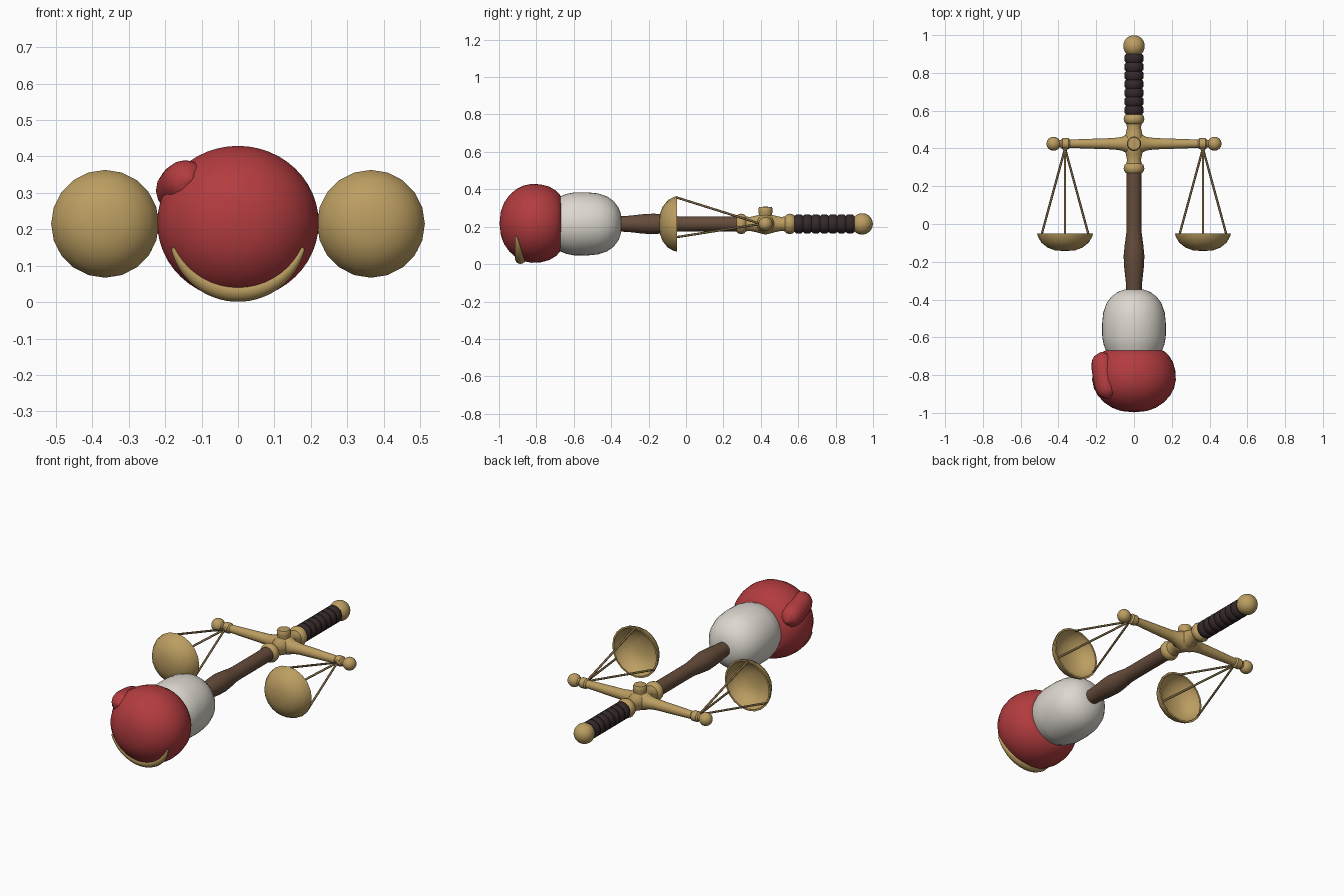
import bpy, math
from mathutils import Matrix, Vector

cube = bpy.data.objects.get("Cube")
if cube:
    bpy.data.objects.remove(cube, do_unlink=True)

AXIS_Z = 0.215
HUB_Y = 0.425


def material(name, rgb):
    m = bpy.data.materials.new(name)
    m.use_nodes = True
    m.diffuse_color = (*rgb, 1)
    m.node_tree.nodes["Principled BSDF"].inputs["Base Color"].default_value = (*rgb, 1)
    return m


red = material("red leather", (0.45, 0.045, 0.05))
white = material("off white", (0.72, 0.68, 0.62))
brass = material("brass", (0.50, 0.34, 0.12))
dark_brass = material("dark brass", (0.22, 0.15, 0.06))
brown = material("brown wood", (0.13, 0.072, 0.043))
dark = material("dark wrap", (0.035, 0.021, 0.023))


def finish(obj, mat, angle=40):
    obj.data.materials.append(mat)
    bpy.ops.object.select_all(action="DESELECT")
    obj.select_set(True)
    bpy.context.view_layer.objects.active = obj
    bpy.ops.object.shade_smooth_by_angle(angle=math.radians(angle))
    return obj


def lathe(name, profile, mat, axis="Y", loc=(0, 0, AXIS_Z), seg=32, scale_x=1, angle=40):
    """Spin (position along axis, radius) points round an axis; zero radius makes a pole."""
    verts, faces, rings = [], [], []
    for t, r in profile:
        start, count = len(verts), 1 if r == 0 else seg
        for i in range(count):
            a = math.tau * i / seg
            u, v = r * math.cos(a), r * math.sin(a)
            p = {"X": (t, u, v), "Y": (v * scale_x, t, u), "Z": (u, v, t)}[axis]
            verts.append(Vector(p) + Vector(loc))
        rings.append((start, count))
    for (a, na), (b, nb) in zip(rings, rings[1:]):
        for i in range(seg):
            j = (i + 1) % seg
            face = [a + i % na, a + j % na, b + j % nb, b + i % nb]
            face = list(dict.fromkeys(face))
            if len(face) > 2:
                faces.append(face)
    mesh = bpy.data.meshes.new(name)
    mesh.from_pydata(verts, [], faces)
    mesh.update()
    obj = bpy.data.objects.new(name, mesh)
    bpy.context.collection.objects.link(obj)
    bpy.context.view_layer.objects.active = obj
    obj.select_set(True)
    bpy.ops.object.mode_set(mode="EDIT")
    bpy.ops.mesh.select_all(action="SELECT")
    bpy.ops.mesh.normals_make_consistent(inside=False)
    bpy.ops.object.mode_set(mode="OBJECT")
    obj.select_set(False)
    return finish(obj, mat, angle)


def ball(name, loc, r, mat, scale=(1, 1, 1)):
    bpy.ops.mesh.primitive_uv_sphere_add(segments=28, ring_count=16, radius=r, location=loc)
    obj = bpy.context.object
    obj.name, obj.scale = name, scale
    return finish(obj, mat)


def tube(name, points, mat, resolution=4):
    """Smooth tube through (x, y, z, radius) points."""
    curve = bpy.data.curves.new(name, "CURVE")
    curve.dimensions, curve.bevel_depth = "3D", 1
    curve.bevel_resolution, curve.use_fill_caps = resolution, True
    s = curve.splines.new("POLY")
    s.points.add(len(points) - 1)
    for p, (x, y, z, r) in zip(s.points, points):
        p.co, p.radius = (x, y, z, 1), r
    s.use_smooth = True
    obj = bpy.data.objects.new(name, curve)
    bpy.context.collection.objects.link(obj)
    curve.materials.append(mat)
    return obj


# Handle: pommel, wrapped grip, wooden shaft
ball("pommel", (0, 0.942, AXIS_Z), 0.057, brass)
grip, turns = [(0.58, 0)], 7
step = 0.32 / turns
for i in range(turns):
    y = 0.58 + i * step
    grip += [(y, 0.043), (y + 0.2 * step, 0.05), (y + 0.8 * step, 0.05)]
lathe("grip", grip + [(0.9, 0.043), (0.9, 0)], dark)
lathe("shaft", [(0.3, 0), (0.3, 0.04), (0, 0.04), (-0.05, 0.041), (-0.11, 0.049), (-0.17, 0.055),
                (-0.23, 0.052), (-0.3, 0.044), (-0.38, 0.039), (-0.38, 0)], brown)

# Guard: a collared sleeve along the shaft, mirrored about the hub
half = [(0.03, 0.05), (0.055, 0.043), (0.085, 0.037), (0.105, 0.04), (0.112, 0.05),
        (0.13, 0.055), (0.146, 0.051), (0.156, 0.042), (0.156, 0)]
sleeve = [(HUB_Y - t, r) for t, r in reversed(half)] + [(HUB_Y + t, r) for t, r in half]
lathe("guard_sleeve", sleeve, brass)
ball("guard_hub", (0, HUB_Y, AXIS_Z), 0.056, brass)
lathe("hub_knob", [(0, 0), (0, 0.045), (0.05, 0.034), (0.06, 0.037), (0.08, 0.038), (0.09, 0.033),
                   (0.093, 0)], brass, "Z", (0, HUB_Y, AXIS_Z))

# Beam arms, pans and cords on both sides
arm = [(0, 0), (0, 0.055), (0.045, 0.046), (0.065, 0.036), (0.11, 0.03), (0.2, 0.027), (0.34, 0.022),
       (0.348, 0.029), (0.378, 0.029), (0.386, 0.021), (0.42, 0.021), (0.42, 0)]
pan = [(-0.143, 0), (-0.14, 0.052), (-0.125, 0.092), (-0.098, 0.126), (-0.066, 0.144), (-0.049, 0.148),
       (-0.049, 0.138), (-0.066, 0.134), (-0.095, 0.116), (-0.118, 0.086), (-0.13, 0.05), (-0.132, 0)]
for side, label in ((1, "left"), (-1, "right")):
    x = side * 0.365
    lathe(label + "_beam_arm", [(side * t, r) for t, r in arm], brass, "X", (0, HUB_Y, AXIS_Z), 24)
    ball(label + "_beam_end", (side * 0.426, HUB_Y, AXIS_Z), 0.037, brass)
    ball(label + "_cord_eye", (x, 0.4, AXIS_Z), 0.014, brass)
    lathe(label + "_pan", pan, brass, "Y", (x, 0, AXIS_Z), 20)
    for k in range(3):
        a = math.radians(90 + 120 * k)
        end = (x + 0.142 * math.cos(a), -0.052, AXIS_Z + 0.142 * math.sin(a))
        tube(f"{label}_cord_{k + 1}", [(x, 0.4, AXIS_Z, 0.006), (*end, 0.006)], dark_brass, 2)

# Padded cuff and glove
lathe("cuff", [(-0.343, 0), (-0.347, 0.05), (-0.36, 0.087), (-0.385, 0.12), (-0.42, 0.146),
               (-0.47, 0.163), (-0.53, 0.169), (-0.6, 0.168), (-0.64, 0.16), (-0.675, 0.146),
               (-0.69, 0)], white, seg=40)
lathe("glove", [(-0.664, 0), (-0.666, 0.135), (-0.675, 0.154), (-0.695, 0.175), (-0.73, 0.196),
                (-0.775, 0.208), (-0.825, 0.211), (-0.87, 0.202), (-0.91, 0.181), (-0.945, 0.15),
                (-0.973, 0.11), (-0.99, 0.065), (-0.997, 0)], red, loc=(0, 0, 0.218),
      seg=48, scale_x=1.05, angle=70)

# Thumb: a rounded tapering roll along the upper right of the glove
start, stop = Vector((-0.17, -0.715, 0.3)), Vector((-0.138, -0.89, 0.335))
roll = []
for i in range(17):
    t = i / 16
    c = start.lerp(stop, t) + (stop - start) * 0.2 * (2 * t - 1)
    roll.append((*c, 0.064 * max(0.01, 1 - abs(2 * t - 1) ** 3.5) ** 0.5))
tube("thumb", roll, red, 6)

# Trim: a crescent band hugging the underside of the glove's front
band = []
for i in range(33):
    u = i / 16 - 1
    a = math.radians(65) * u
    band.append((0.198 * math.sin(a), -0.885 - 0.025 * u * u,
                 0.218 - 0.187 * math.cos(a) + 0.01 * u * u, 0.005 + 0.025 * (1 - u * u)))
tube("glove_trim", band, brass, 5)
